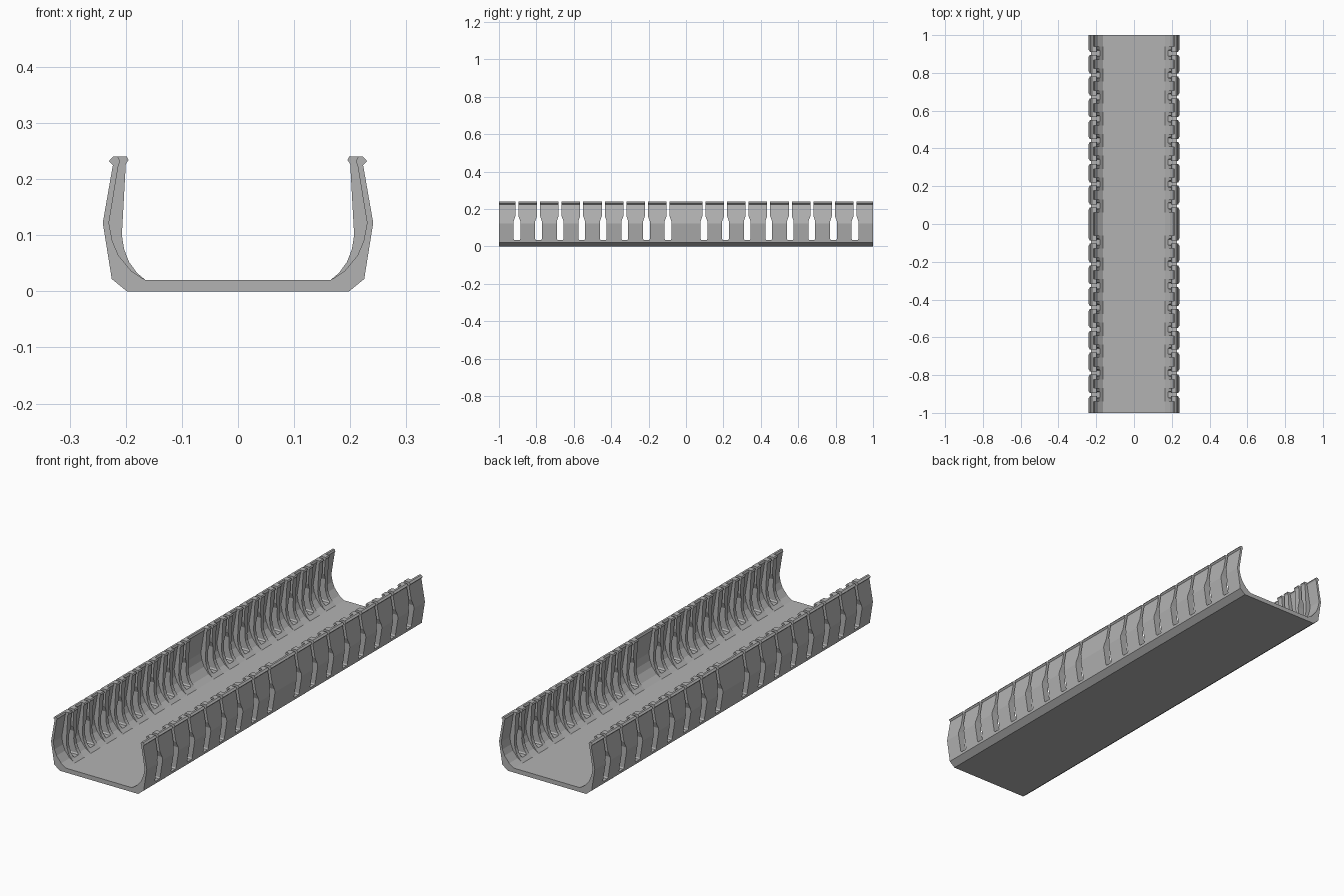
import bpy, bmesh

cube = bpy.data.objects.get("Cube")
if cube:
    bpy.data.objects.remove(cube, do_unlink=True)

grey = bpy.data.materials.new("plastic grey")
grey.use_nodes = True
COLOUR = (0.45, 0.45, 0.45, 1)
grey.diffuse_color = COLOUR
grey.node_tree.nodes["Principled BSDF"].inputs["Base Color"].default_value = COLOUR

STEP, FIRST, COUNT = 0.1154, 0.096, 8
SLOTS = [s * (FIRST + STEP * i) for i in range(COUNT) for s in (-1, 1)]


def add_prism(bm, points, start, end, axis):
    """Extrude a closed profile along x or y."""
    def place(a, z, t):
        return (a, t, z) if axis == "y" else (t, a, z)
    rings = [[bm.verts.new(place(a, z, t)) for a, z in points] for t in (start, end)]
    bm.faces.new(rings[0])
    bm.faces.new(rings[1][::-1])
    n = len(points)
    for i in range(n):
        j = (i + 1) % n
        bm.faces.new((rings[0][i], rings[0][j], rings[1][j], rings[1][i]))


def make_object(name, bm):
    bmesh.ops.recalc_face_normals(bm, faces=bm.faces)
    mesh = bpy.data.meshes.new(name)
    bm.to_mesh(mesh)
    bm.free()
    mesh.materials.append(grey)
    ob = bpy.data.objects.new(name, mesh)
    bpy.context.collection.objects.link(ob)
    return ob


# Profile lines, bottom to top
outer = [(0.198, 0), (0.225, 0.022), (0.241, 0.122), (0.223, 0.225),
         (0.23, 0.232), (0.223, 0.24)]
panel_inner = [(0.165, 0.02), (0.19, 0.036), (0.213, 0.064), (0.224, 0.09),
               (0.23, 0.122), (0.213, 0.225), (0.21, 0.232), (0.214, 0.24)]
rib_inner = [(0.165, 0.02), (0.18, 0.033), (0.194, 0.052), (0.203, 0.075),
             (0.207, 0.1), (0.2, 0.227), (0.195, 0.234), (0.198, 0.24)]

# Trough: floor and both thin walls with their lips
half = outer + panel_inner[::-1]
bm = bmesh.new()
add_prism(bm, half + [(-x, z) for x, z in half[::-1]], -1, 1, "y")
channel = make_object("channel", bm)

# Curved ribs framing every slot on the inside
bm = bmesh.new()
rib = rib_inner + panel_inner[:0:-1]
for y in SLOTS:
    for side in (-1, 1):
        add_prism(bm, [(x * side, z) for x, z in rib], y - 0.035, y + 0.035, "y")
ribs = make_object("slot_ribs", bm)

# Bottle shaped slots through both walls
bm = bmesh.new()
right = [(0.014, 0.034), (0.018, 0.04), (0.018, 0.135), (0.008, 0.162), (0.008, 0.3)]
outline = right + [(-y, z) for y, z in right[::-1]]
for y in SLOTS:
    add_prism(bm, [(y + a, z) for a, z in outline], -0.3, 0.3, "x")
cutter = make_object("slot_cutter", bm)
cutter.hide_render = True
cutter.hide_viewport = True

for ob in (channel, ribs):
    cut = ob.modifiers.new("slots", "BOOLEAN")
    cut.operation = "DIFFERENCE"
    cut.solver = "EXACT"
    cut.object = cutter
